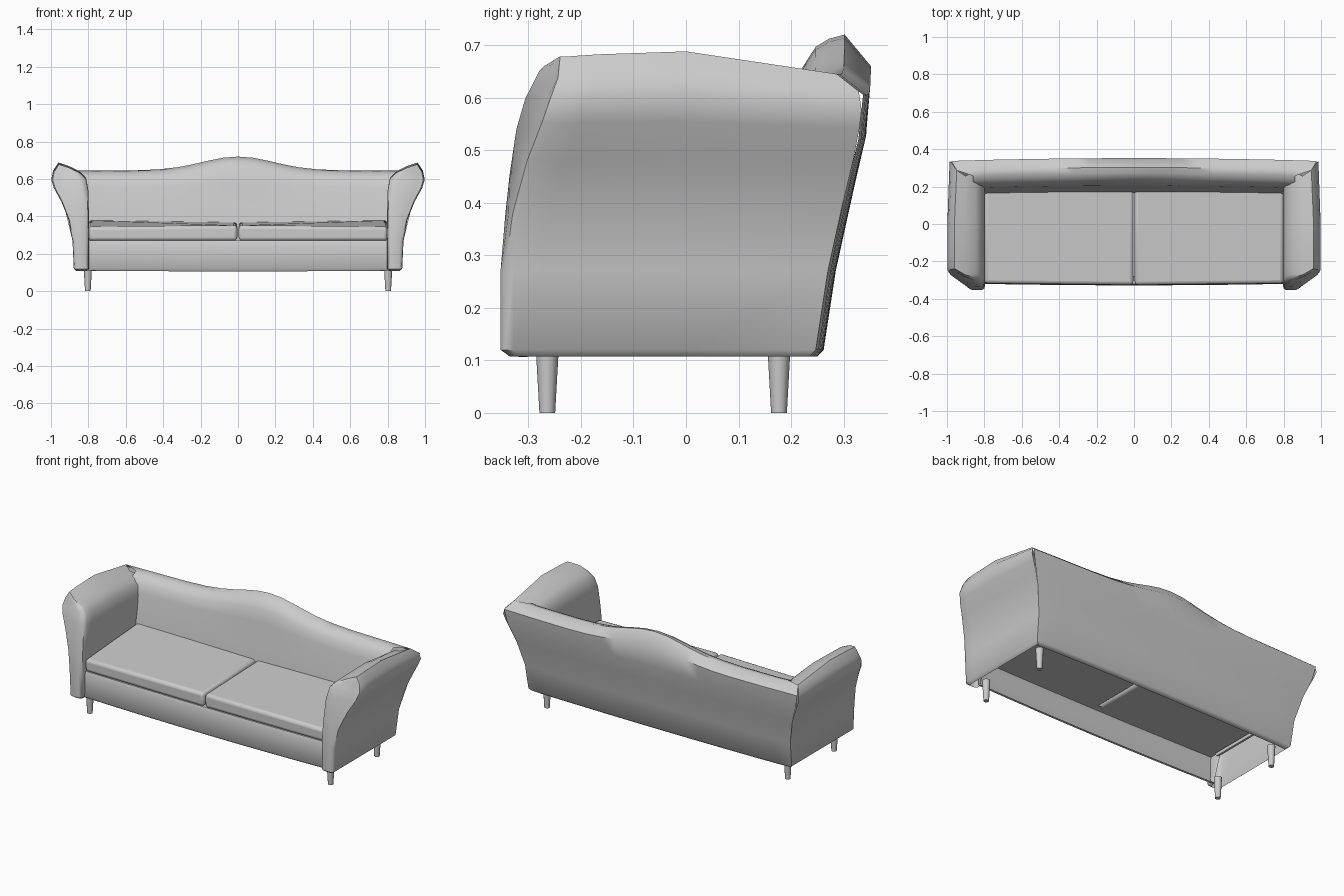
import bpy, bmesh, math

if "Cube" in bpy.data.objects:
    bpy.data.objects.remove(bpy.data.objects["Cube"])


def interp(v, table):
    if v <= table[0][0]:
        return table[0][1]
    for (a, fa), (b, fb) in zip(table, table[1:]):
        if v <= b:
            return fa + (fb - fa) * (v - a) / (b - a)
    return table[-1][1]


def squash(z, k):
    return z if z < 0.5 else 0.5 + (z - 0.5) * k


def finish(bm, name, mirror=False, bevel=0, angle=50):
    bmesh.ops.recalc_face_normals(bm, faces=bm.faces)
    me = bpy.data.meshes.new(name)
    bm.to_mesh(me)
    bm.free()
    ob = bpy.data.objects.new(name, me)
    bpy.context.collection.objects.link(ob)
    if bevel:
        m = ob.modifiers.new("Bevel", 'BEVEL')
        m.width, m.segments = bevel, 3
    if mirror:
        m = ob.modifiers.new("Mirror", 'MIRROR')
        m.use_mirror_merge = False
    bpy.ops.object.select_all(action='DESELECT')
    bpy.context.view_layer.objects.active = ob
    ob.select_set(True)
    bpy.ops.object.shade_smooth_by_angle(angle=math.radians(angle))
    return ob


def loft(rows):
    bm = bmesh.new()
    vs = [[bm.verts.new(p) for p in r] for r in rows]
    for a, b in zip(vs, vs[1:]):
        for i in range(len(a) - 1):
            bm.faces.new((a[i], a[i + 1], b[i + 1], b[i]))
    return bm, vs


# Shared outlines: flared arm (x, z) and camel back (y, z)
ARM = [(.862, .107), (.878, .12), (.885, .27), (.905, .38), (.945, .48), (.985, .555),
       (.998, .6), (.988, .645), (.96, .688),
       (.90, .668), (.845, .64), (.812, .605), (.80, .54), (.798, .45), (.797, .38),
       (.797, .27), (.797, .12), (.81, .107)]
BACK = [(.235, .107), (.25, .107), (.262, .12), (.285, .27), (.318, .42), (.343, .53),
        (.352, .66), (.302, .72), (.272, .712), (.247, .697), (.22, .655), (.205, .58),
        (.19, .45), (.17, .36), (.165, .27)]
FRONT = [(.107, -.335), (.12, -.353), (.27, -.353), (.36, -.346), (.5, -.33),
         (.57, -.317), (.64, -.29), (.68, -.275)]
END = (.645 - .5) / .22          # back height scale at the ends
ARM_END = (.645 - .5) / .188     # arm height scale at the back
REAR = [(squash(z, END), y - .015) for y, z in BACK[1:8]]
OUTER = [(squash(z, ARM_END), x) for x, z in ARM[:9]]


def front_y(x, z):
    return interp(z, FRONT) + .04 * max(0, min(1, (x - .89) / .1))


# Arms: lofted front to back with a rounded front panel
rows = [[] for _ in range(6)]
half = len(ARM) // 2
for i, (x, z) in enumerate(ARM):
    inner = i >= half
    px, pz = ARM[len(ARM) - 1 - i]
    zf = squash(z, .95)
    f = front_y(x, zf)
    zi = max(z, .26) if inner else z
    rows[0].append((x + (px - x) * .2, f, zf + (pz - z) * .1 - (.01 if z > .62 else 0)))
    rows[1].append((x + (px - x) * .04, f + .008, zf))
    rows[2].append((x, f + .025, zf))
    rows[3].append((x, f + .08, squash(zi, .97)))
    rows[4].append((x, 0, zi))
    zb = squash(zi, ARM_END)
    rows[5].append((x - .012 * (z > .5 and not inner), interp(zb, REAR) - (.05 if inner else 0), zb))
bm, vs = loft(rows)
c = vs[0]
n = len(c)
for i in range(half - 1):
    bm.faces.new((c[i], c[i + 1], c[n - 2 - i], c[n - 1 - i]))
finish(bm, "arms", mirror=True)

# Camel back, its ends following the flare of the arms
rows = []
xs = [0, .08, .16, .24, .32, .42, .55, .7, .8]
for x in [-1] + [-v for v in xs[:0:-1]] + xs + [1]:
    k = (.145 + .075 * math.exp(-(x / .27) ** 2)) / .22
    row = []
    for i, (y, z) in enumerate(BACK):
        zz = squash(z, k)
        px = x
        if abs(x) == 1:
            px = x * (interp(zz, OUTER) - .012 * (zz > .5) if i <= 7 else .86)
        row.append((px, y - .015 * x * x, zz))
    rows.append(row)
bm, vs = loft(rows)
finish(bm, "backrest")

# Front rail, slightly bowed
RAIL = [(-.27, .272), (-.312, .27), (-.318, .255), (-.32, .125), (-.31, .11), (-.295, .11)]
rows = []
for i in range(9):
    x = -.81 + 1.62 * i / 8
    b = 1 - (x / .81) ** 2
    rows.append([(x, y - .008 * b, z - .004 * b * (z < .2)) for y, z in RAIL])
bm, vs = loft(rows)
finish(bm, "front_rail")

# Seat cushions
bm = bmesh.new()
bmesh.ops.create_cube(bm, size=1)
for v in bm.verts:
    out, rear, top = (c > 0 for c in v.co)
    v.co.x = .799 if out else .004
    v.co.y = .185 if rear else (-.318 if out else -.326)
    v.co.z = .27 if not top else (.38 if out else .368) if rear else (.345 if out else .352)
finish(bm, "seat_cushions", mirror=True, bevel=.018)

# Tapered legs
for name, y in (("front_legs", -.264), ("back_legs", .177)):
    bm = bmesh.new()
    bmesh.ops.create_cone(bm, cap_ends=True, segments=12, radius1=.015, radius2=.022, depth=.125)
    bmesh.ops.translate(bm, verts=bm.verts, vec=(.803, y, .0625))
    finish(bm, name, mirror=True)
